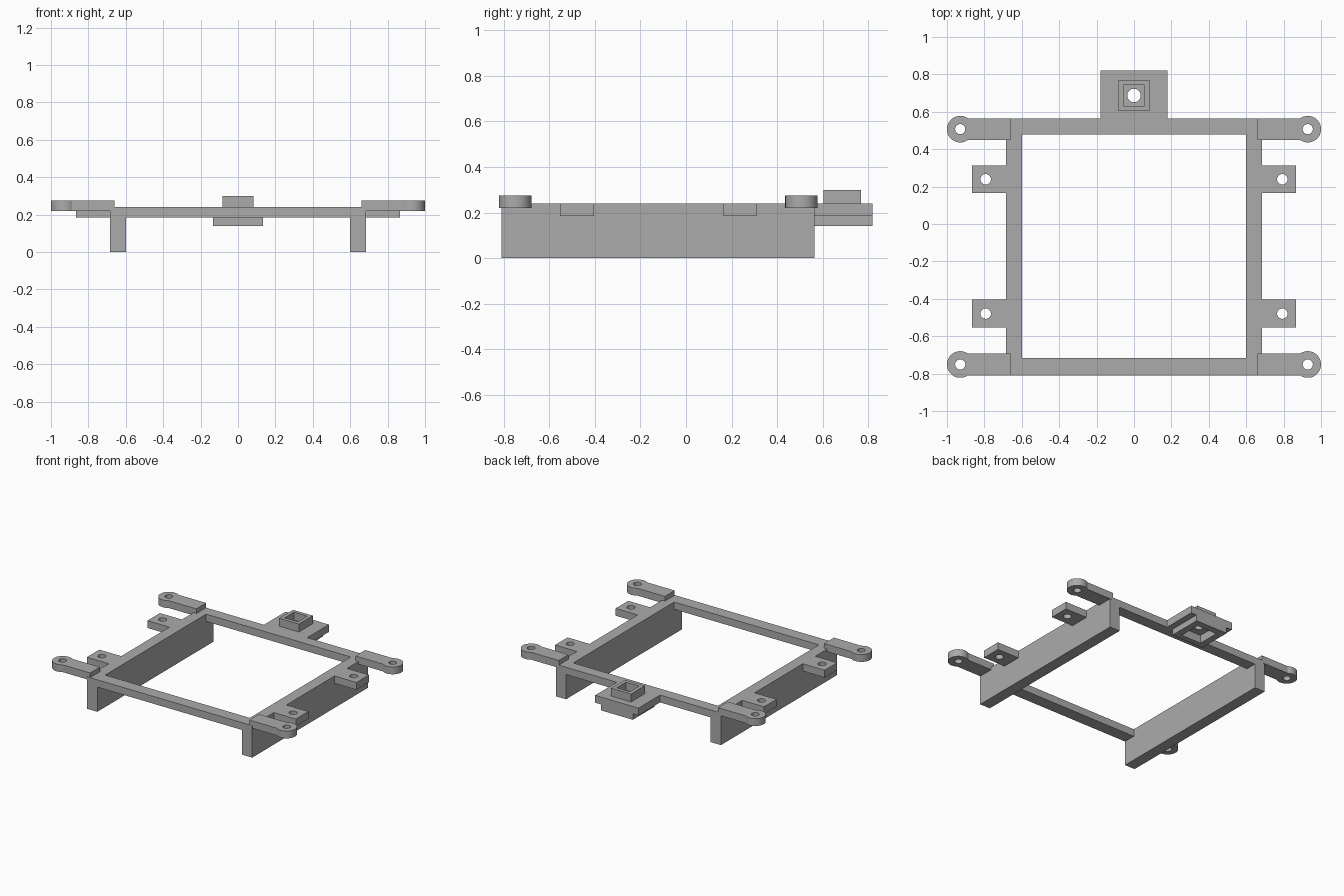
import bpy, bmesh
from math import cos, sin, asin, pi, radians

cube = bpy.data.objects.get("Cube")
if cube:
    bpy.data.objects.remove(cube, do_unlink=True)

grey = bpy.data.materials.new("plain_grey")
grey.use_nodes = True
colour = (0.41, 0.41, 0.41, 1)
grey.diffuse_color = colour
grey.node_tree.nodes["Principled BSDF"].inputs["Base Color"].default_value = colour


def rect(x0, x1, y0, y1):
    return [(x0, y0), (x1, y0), (x1, y1), (x0, y1)]


def square(x, y, half):
    return rect(x - half, x + half, y - half, y + half)


def arc(x, y, r, start=0.0, end=2 * pi, n=40):
    return [(x + r * cos(start + (end - start) * i / n),
             y + r * sin(start + (end - start) * i / n)) for i in range(n + 1)]


def circle(x, y, r):
    return arc(x, y, r)[:-1]


def prism(name, z0, z1, *loops, side=1):
    """Extrude an outline (first loop) with holes (other loops) from z0 to z1."""
    curve = bpy.data.curves.new(name, 'CURVE')
    curve.dimensions = '2D'
    curve.fill_mode = 'BOTH'
    curve.extrude = (z1 - z0) / 2
    for loop in loops:
        spline = curve.splines.new('POLY')
        spline.points.add(len(loop) - 1)
        for point, (x, y) in zip(spline.points, loop):
            point.co = (x * side, y, 0, 1)
        spline.use_cyclic_u = True
    temp = bpy.data.objects.new(name + "_outline", curve)
    bpy.context.collection.objects.link(temp)
    graph = bpy.context.evaluated_depsgraph_get()
    mesh = bpy.data.meshes.new_from_object(temp.evaluated_get(graph))
    bpy.data.objects.remove(temp, do_unlink=True)
    bpy.data.curves.remove(curve)

    # Weld the caps to the walls, keep corners sharp and round walls smooth
    bm = bmesh.new()
    bm.from_mesh(mesh)
    bmesh.ops.remove_doubles(bm, verts=bm.verts, dist=1e-5)
    bmesh.ops.recalc_face_normals(bm, faces=bm.faces)
    for face in bm.faces:
        face.smooth = True
        face.material_index = 0
    for edge in bm.edges:
        edge.smooth = edge.calc_face_angle(pi) < radians(30)
    bm.to_mesh(mesh)
    bm.free()
    mesh.name = name
    mesh.materials.clear()
    mesh.materials.append(grey)
    obj = bpy.data.objects.new(name, mesh)
    obj.location.z = (z0 + z1) / 2
    bpy.context.collection.objects.link(obj)
    return obj


FRONT, BACK = -0.81, 0.564          # frame ends
INNER, OUTER = 0.60, 0.685          # side rail faces
UNDER, TOP = 0.185, 0.24            # thin frame level

# Cross bars joining the side rails
prism("front_bar", UNDER, TOP, rect(-INNER, INNER, FRONT, -0.717))
prism("back_bar", UNDER, TOP, rect(-INNER, INNER, 0.479, BACK))

for side, label in ((1, "left"), (-1, "right")):
    # Deep side rail
    prism(label + "_rail", 0, TOP, rect(INNER, OUTER, FRONT, BACK), side=side)

    # Square side tabs with a screw hole
    for end, y in (("front", -0.479), ("back", 0.239)):
        prism(f"{label}_{end}_tab", UNDER, TOP,
              rect(OUTER, 0.867, y - 0.074, y + 0.074),
              circle(0.793, y, 0.028), side=side)

    # Corner ears: straight arm ending in a round eye
    half, radius, eye_x = 0.058, 0.071, 0.929
    for end, y in (("front", -0.751), ("back", 0.507)):
        turn = pi - asin(half / radius)
        outline = [(0.66, y + half), (0.66, y - half)]
        outline += arc(eye_x, y, radius, -turn, turn)
        prism(f"{label}_{end}_ear", 0.22, 0.275, outline,
              circle(eye_x, y, 0.027), side=side)

# Back mount: plate, raised square collar and a matching socket below
MOUNT_Y, END = 0.687, 0.82
plate = rect(-0.18, 0.18, BACK, END)
pocket = square(0, MOUNT_Y, 0.083)
prism("mount_plate", 0.2, TOP, plate, circle(0, MOUNT_Y, 0.036))
prism("mount_plate_underside", UNDER, 0.2, plate, pocket)
prism("mount_socket", 0.14, UNDER, rect(-0.133, 0.133, BACK, END), pocket)
prism("mount_collar", TOP, 0.30, square(0, MOUNT_Y, 0.082),
      square(0, MOUNT_Y, 0.055))
